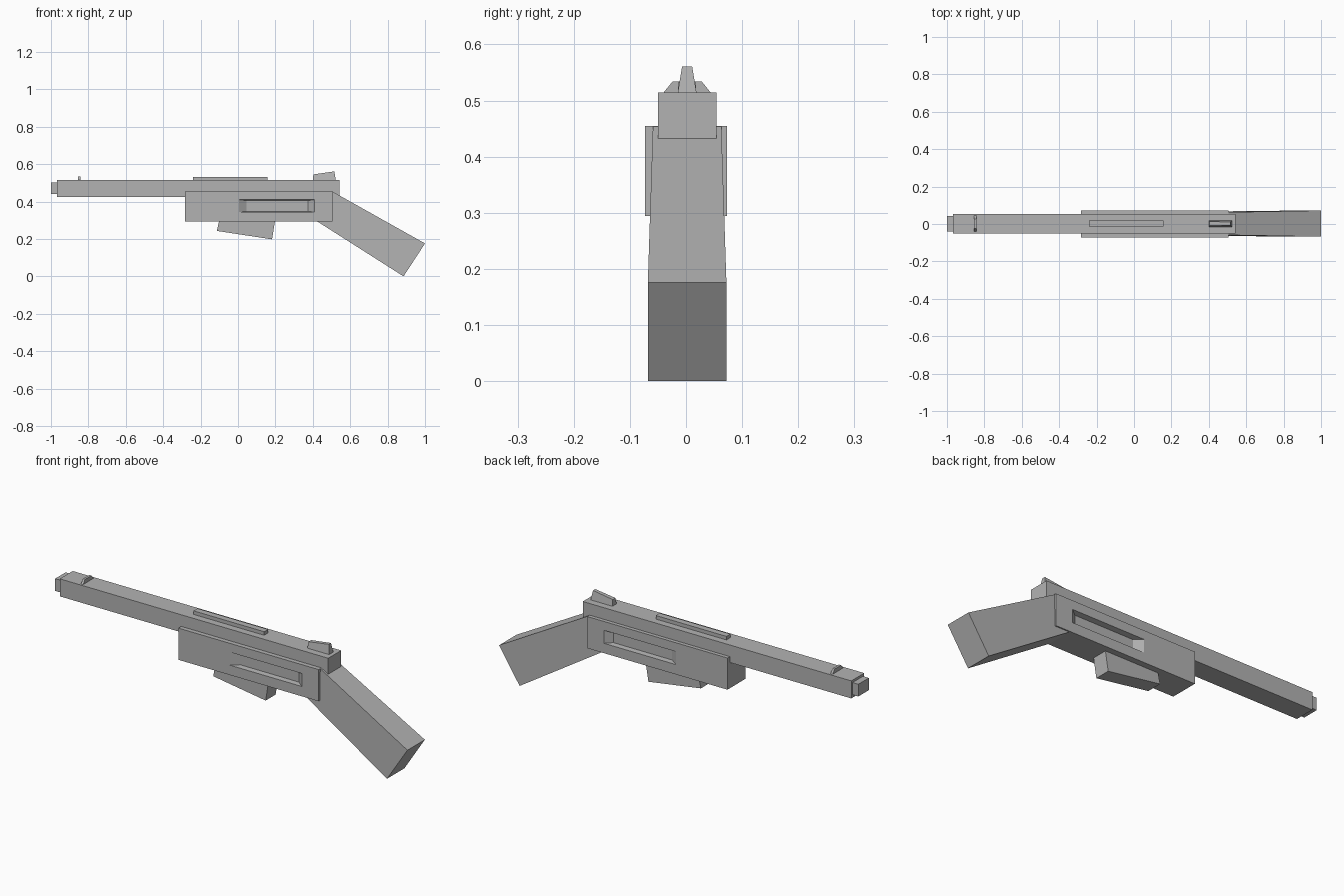
import bpy, bmesh

if "Cube" in bpy.data.objects:
    bpy.data.objects.remove(bpy.data.objects["Cube"])

Y_MID = 0.002  # the barrel group sits a hair off centre

metal = bpy.data.materials.new("dark_grey")
metal.diffuse_color = (0.45, 0.45, 0.45, 1)
metal.use_nodes = True
metal.node_tree.nodes["Principled BSDF"].inputs["Base Color"].default_value = metal.diffuse_color


def finish(bm, name):
    """Turn a bmesh into a grey object."""
    bmesh.ops.recalc_face_normals(bm, faces=bm.faces)
    me = bpy.data.meshes.new(name)
    bm.to_mesh(me)
    bm.free()
    me.materials.append(metal)
    ob = bpy.data.objects.new(name, me)
    bpy.context.collection.objects.link(ob)
    return ob


def bridge(bm, a, b):
    for i in range(len(a)):
        j = (i + 1) % len(a)
        bm.faces.new((a[j], a[i], b[i], b[j]))


def prism(name, profile, half_widths, y=Y_MID):
    """Side profile in x/z, given a half width in y at every point."""
    bm = bmesh.new()
    a, b = [[bm.verts.new((x, y + s * w, z)) for (x, z), w in zip(profile, half_widths)]
            for s in (-1, 1)]
    bm.faces.new(a)
    bm.faces.new(b[::-1])
    bridge(bm, a, b)
    return finish(bm, name)


def rect(x0, x1, z0, z1):
    return [(x0, z0), (x1, z0), (x1, z1), (x0, z1)]


def slot_cutter(name, side):
    """Pocket with ramped ends: wide at the outer skin, smaller at the floor."""
    bm = bmesh.new()
    wide, narrow = rect(0.005, 0.41, 0.344, 0.41), rect(0.045, 0.375, 0.347, 0.405)
    lip, outer, inner = [[bm.verts.new((x, side * y, z)) for x, z in pts]
                         for pts, y in ((wide, 0.1), (wide, 0.073), (narrow, 0.047))]
    bm.faces.new(inner)
    bm.faces.new(lip)
    bridge(bm, inner, outer)
    bridge(bm, outer, lip)
    ob = finish(bm, name)
    ob.hide_render = True
    ob.hide_set(True)
    return ob


# Barrel and muzzle
prism("barrel", rect(-0.967, 0.542, 0.425, 0.514), [0.052] * 4)
prism("muzzle", rect(-1.0, -0.95, 0.440, 0.502), [0.042] * 4)

# Receiver with a tapered slot on each side
receiver = prism("receiver", rect(-0.284, 0.504, 0.294, 0.455), [0.073] * 4, y=0)
for label, side in (("front", -1), ("back", 1)):
    mod = receiver.modifiers.new("slot_" + label, "BOOLEAN")
    mod.operation = "DIFFERENCE"
    mod.solver = "EXACT"
    mod.object = slot_cutter("slot_cutter_" + label, side)

# Stock, widening towards the butt
prism("stock",
      [(0.45, 0.454), (0.504, 0.454), (1.0, 0.176), (0.885, 0.0), (0.42, 0.296)],
      [0.061, 0.061, 0.07, 0.07, 0.065])

# Magazine block under the receiver
prism("magazine",
      [(-0.098, 0.31), (-0.113, 0.243), (0.182, 0.198), (0.2, 0.31)], [0.04] * 4)

# Top rail and sights
prism("top_rail", rect(-0.24, 0.157, 0.505, 0.532), [0.016] * 4)
prism("front_sight", rect(-0.855, -0.843, 0.513, 0.534),
      [0.043, 0.043, 0.026, 0.026])
prism("rear_sight", [(0.40, 0.513), (0.523, 0.513), (0.515, 0.561), (0.403, 0.545)],
      [0.017, 0.017, 0.009, 0.011])
